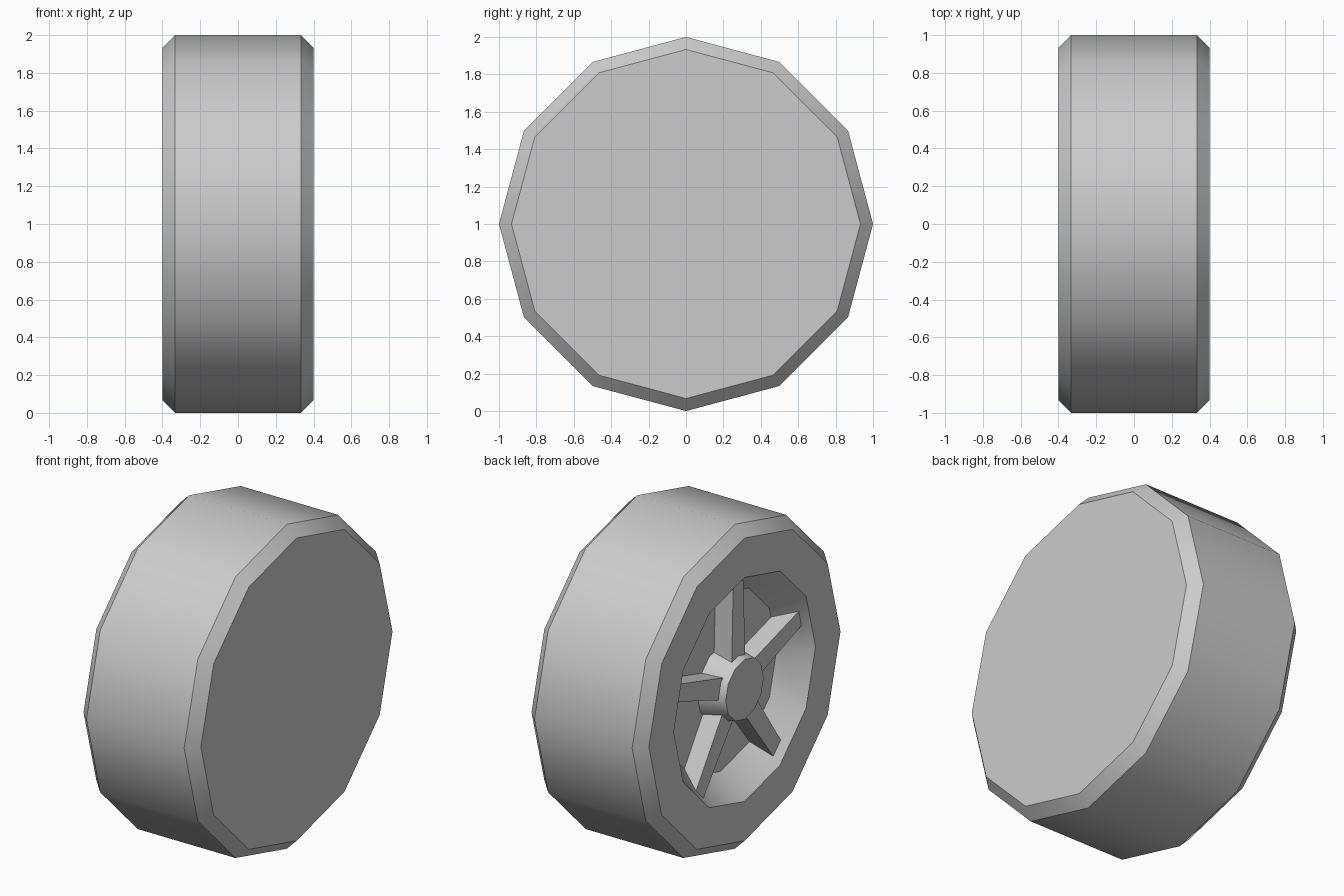
import bpy, bmesh, math
from mathutils import Matrix

cube = bpy.data.objects.get("Cube")
if cube:
    bpy.data.objects.remove(cube, do_unlink=True)

SIDES = 12
SPOKES = 5
CENTRE = Matrix.Translation((0, 0, 1))

grey = bpy.data.materials.new("plain_grey")
grey.use_nodes = True
COLOUR = (0.6, 0.6, 0.6, 1)
grey.diffuse_color = COLOUR
grey.node_tree.nodes["Principled BSDF"].inputs["Base Color"].default_value = COLOUR


def finish(name, bm, smooth=True):
    """Turn a bmesh into a shaded object centred on the axle."""
    bmesh.ops.recalc_face_normals(bm, faces=bm.faces)
    bmesh.ops.transform(bm, matrix=CENTRE, verts=bm.verts)
    mesh = bpy.data.meshes.new(name)
    bm.to_mesh(mesh)
    bm.free()
    mesh.materials.append(grey)
    if smooth:
        mesh.shade_smooth()
        mesh.set_sharp_from_angle(angle=math.radians(35))
    obj = bpy.data.objects.new(name, mesh)
    bpy.context.collection.objects.link(obj)
    return obj


def lathe(name, profile):
    """Revolve (x, radius) points about the x axle and cap both ends."""
    bm = bmesh.new()
    rings = []
    for x, r in profile:
        angles = [math.tau * i / SIDES for i in range(SIDES)]
        rings.append([bm.verts.new((x, r * math.sin(a), r * math.cos(a))) for a in angles])
    for a, b in zip(rings, rings[1:]):
        for i in range(SIDES):
            j = (i + 1) % SIDES
            bm.faces.new((a[i], a[j], b[j], b[i]))
    bm.faces.new(rings[0])
    bm.faces.new(rings[-1])
    return finish(name, bm)


def spoke(name, angle):
    """Tapered bar from the hub to the sloping rim wall."""
    bm = bmesh.new()
    front, back = -0.357, -0.245
    # inner and outer ends: (x, distance from axle, half width)
    ends = [
        [(front, 0.15, 0.065), (back, 0.15, 0.065)],
        [(front, 0.66, 0.05), (back, 0.565, 0.05)],
    ]
    loops = []
    for (xf, rf, wf), (xb, rb, wb) in ends:
        corners = [(xf, -wf, rf), (xf, wf, rf), (xb, wb, rb), (xb, -wb, rb)]
        loops.append([bm.verts.new(c) for c in corners])
    inner, outer = loops
    for i in range(4):
        j = (i + 1) % 4
        bm.faces.new((inner[i], inner[j], outer[j], outer[i]))
    bm.faces.new(inner)
    bm.faces.new(outer)
    # Close the small gap to the dish floor
    for v in bm.verts:
        if abs(v.co.x - back) < 0.001:
            v.co.x = -0.236
    bmesh.ops.transform(bm, matrix=Matrix.Rotation(angle, 4, "X"), verts=bm.verts)
    return finish(name, bm, smooth=False)


# Wheel body: closed on the left, dished on the right
lathe("wheel_body", [
    (0.4, 0.933), (0.333, 1), (-0.333, 1), (-0.4, 0.933),
    (-0.4, 0.69), (-0.235, 0.55),
])

# Hub, flush with the rim
lathe("hub", [(-0.235, 0.225), (-0.4, 0.185)])

# Spokes
for n in range(SPOKES):
    spoke(f"spoke_{n + 1}", math.tau * n / SPOKES)
